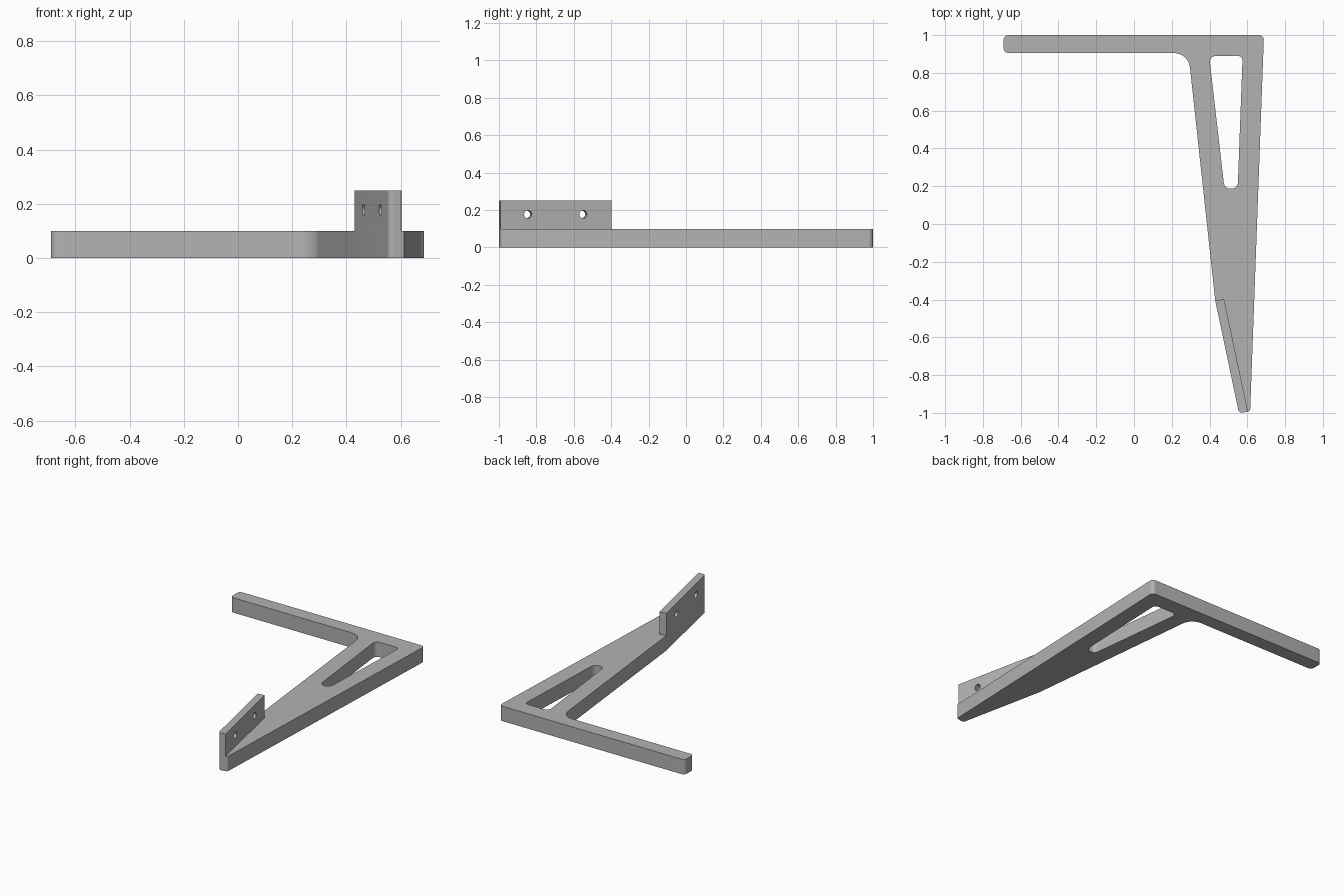
import bpy, bmesh, math
from mathutils import Vector, Matrix

if "Cube" in bpy.data.objects:
    bpy.data.objects.remove(bpy.data.objects["Cube"])

grey = bpy.data.materials.new("light grey")
grey.use_nodes = True
colour = (0.45, 0.45, 0.45, 1)
grey.diffuse_color = colour
grey.node_tree.nodes["Principled BSDF"].inputs["Base Color"].default_value = colour


def fillet(corners, steps=8):
    """Round each (x, y, radius) corner of a closed outline."""
    out = []
    for i, (x, y, r) in enumerate(corners):
        p = Vector((x, y))
        if r == 0:
            out.append(p)
            continue
        a = (Vector(corners[i - 1][:2]) - p).normalized()
        b = (Vector(corners[(i + 1) % len(corners)][:2]) - p).normalized()
        half = a.angle(b) / 2
        centre = p + (a + b).normalized() * r / math.sin(half)
        start = p + a * r / math.tan(half) - centre
        end = p + b * r / math.tan(half) - centre
        sweep = math.pi - 2 * half
        for k in range(steps + 1):
            t = k / steps
            out.append(centre + (start * math.sin((1 - t) * sweep)
                                 + end * math.sin(t * sweep)) / math.sin(sweep))
    return out


def prism(name, corners, z0, z1):
    """Extrude a rounded outline upwards."""
    bm = bmesh.new()
    face = bm.faces.new([bm.verts.new((p.x, p.y, z0)) for p in fillet(corners)])
    top = bmesh.ops.extrude_face_region(bm, geom=[face])["geom"]
    bmesh.ops.translate(bm, vec=(0, 0, z1 - z0),
                        verts=[v for v in top if isinstance(v, bmesh.types.BMVert)])
    bmesh.ops.recalc_face_normals(bm, faces=bm.faces)
    return add(name, bm)


def add(name, bm):
    mesh = bpy.data.meshes.new(name)
    bm.to_mesh(mesh)
    bm.free()
    mesh.materials.append(grey)
    ob = bpy.data.objects.new(name, mesh)
    bpy.context.collection.objects.link(ob)
    return ob


def activate(ob):
    bpy.ops.object.select_all(action="DESELECT")
    ob.select_set(True)
    bpy.context.view_layer.objects.active = ob


def cut(ob, cutter):
    mod = ob.modifiers.new("cut", "BOOLEAN")
    mod.operation, mod.solver, mod.object = "DIFFERENCE", "EXACT", cutter
    activate(ob)
    bpy.ops.object.modifier_apply(modifier=mod.name)
    bpy.data.objects.remove(cutter)


# Flat bracket: crossbar and tapering arm
bracket = prism("bracket_arm", [
    (-0.69, 1, 0.025), (-0.69, 0.905, 0.025), (0.288, 0.905, 0.085),
    (0.43, -0.405, 0), (0.556, -1.003, 0.02), (0.615, -0.99, 0.012),
    (0.688, 1, 0.025)], 0, 0.1)

# Tapering window through the arm
cut(bracket, prism("window_cutter", [
    (0.398, 0.89, 0.032), (0.479, 0.187, 0.034),
    (0.549, 0.187, 0.034), (0.575, 0.89, 0.025)], -0.1, 0.2))

# Upright mounting plate along the angled edge
plate = prism("mounting_plate", [
    (0.43, -0.405, 0), (0.556, -1.003, 0.02),
    (0.603, -0.993, 0.003), (0.477, -0.398, 0)], 0.1, 0.25)

# Two screw holes square to the plate
along = Vector((0.126, -0.598, 0)).normalized()
across = Vector((-along.y, along.x, 0))
for y in (-0.555, -0.85):
    bm = bmesh.new()
    turn = across.to_track_quat("Z", "Y").to_matrix().to_4x4()
    x = 0.453 - (y + 0.4) * 0.211
    bmesh.ops.create_cone(bm, cap_ends=True, segments=24, radius1=0.021, radius2=0.021,
                          depth=0.2, matrix=Matrix.Translation((x, y, 0.177)) @ turn)
    cut(plate, add("hole_cutter", bm))

for ob in (bracket, plate):
    activate(ob)
    bpy.ops.object.shade_smooth_by_angle(angle=math.radians(30))
